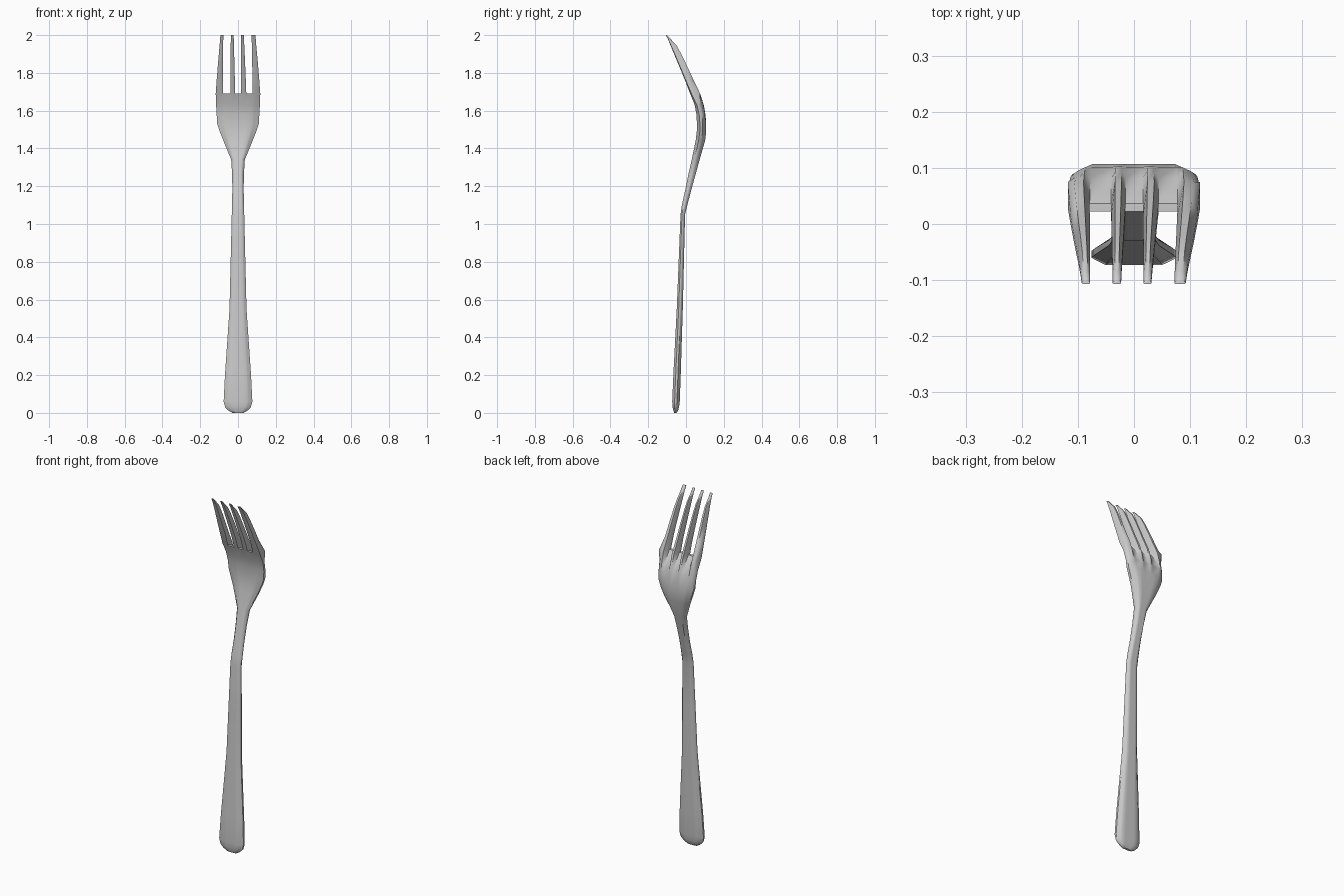
import bpy, bmesh

if "Cube" in bpy.data.objects:
    bpy.data.objects.remove(bpy.data.objects["Cube"])

# Tine edges (x) at the root and at the tip
ROOT = [(-.118, -.079), (-.041, -.015), (.016, .044), (.078, .118)]
TIP = [(-.093, -.078), (-.038, -.023), (.017, .031), (.072, .092)]


def columns(edges):
    return [a + (b - a) * f for a, b in edges for f in (0, .28, .72, 1)]


U = [x / .118 for x in columns(ROOT)]

# Body stations: z, half width, front y, back y, groove depth
BODY = [
    (0, .030, -.062, -.050, 0), (.012, .050, -.067, -.042, 0),
    (.03, .068, -.071, -.037, 0), (.06, .076, -.073, -.033, 0),
    (.2, .069, -.067, -.028, 0), (.55, .045, -.049, -.017, 0),
    (.8, .039, -.039, -.011, 0), (1.05, .033, -.029, -.005, 0),
    (1.10, .032, -.022, .007, 0), (1.18, .030, -.004, .028, 0),
    (1.26, .031, .012, .050, 0), (1.34, .036, .030, .072, 0),
    (1.44, .077, .051, .101, 0), (1.49, .097, .057, .107, 0),
    (1.53, .110, .058, .107, 0), (1.58, .113, .055, .103, .05),
    (1.63, .116, .046, .094, .35), (1.69, .118, .022, .075, 1)]

# Tine stations: z, blend from root to tip, front y, back y
TINES = [(1.76, .2, -.005, .041), (1.84, .45, -.038, .004),
         (1.90, .66, -.063, -.025), (1.945, .82, -.082, -.050),
         (1.98, .93, -.096, -.082), (2.0, 1, -.107, -.100)]

bm = bmesh.new()


def ring_pair(z, xs, fronts, backs):
    return ([bm.verts.new((x, y, z)) for x, y in zip(xs, fronts)],
            [bm.verts.new((x, y, z)) for x, y in zip(xs, backs)])


def skin(a, b):
    """Join two stations with front, back and side faces."""
    (af, ab), (bf, bb) = a, b
    for i in range(len(af) - 1):
        bm.faces.new((af[i], af[i + 1], bf[i + 1], bf[i]))
        bm.faces.new((ab[i + 1], ab[i], bb[i], bb[i + 1]))
    bm.faces.new((ab[0], af[0], bf[0], bb[0]))
    bm.faces.new((af[-1], ab[-1], bb[-1], bf[-1]))


def cap(st):
    f, b = st
    for i in range(len(f) - 1):
        bm.faces.new((f[i], f[i + 1], b[i + 1], b[i]))


# Handle and head: bevelled slab with grooves growing between the tines
last = None
for z, w, yf, yb, g in BODY:
    t = yb - yf
    fronts, backs = [], []
    for i, u in enumerate(U):
        p = max(0, (abs(u) - .67) / .33)
        fronts.append(yf + t * .32 * p * (1 - .6 * g))
        back = yb - t * (.38 + .2 * g) * p * (p if g else 1)
        if i % 4 in (0, 3) and 0 < i < 15:
            back = yb - t * .72 * g
        elif g == 1:
            back = yb
        backs.append(back)
    st = ring_pair(z, [u * w for u in U], fronts, backs)
    if last:
        skin(last, st)
    else:
        cap(st)
    last = st

# Tines continue from the head, with flat webs in the gaps
for k in range(4):
    s = slice(4 * k, 4 * k + 4)
    prev = (last[0][s], last[1][s])
    if k < 3:
        i = 4 * k + 3
        bm.faces.new((last[0][i], last[0][i + 1], last[1][i + 1], last[1][i]))
    for z, f, yf, yb in TINES:
        edges = [tuple(a + (b - a) * f for a, b in zip(ROOT[k], TIP[k]))]
        t = yb - yf
        edge_y = yf + t * .4
        st = ring_pair(z, columns(edges), [yf + t * .1, yf, yf, yf + t * .1],
                       [edge_y, yb, yb, edge_y])
        skin(prev, st)
        prev = st
    cap(prev)

bmesh.ops.recalc_face_normals(bm, faces=bm.faces)
mesh = bpy.data.meshes.new("fork")
bm.to_mesh(mesh)
bm.free()
fork = bpy.data.objects.new("fork", mesh)
bpy.context.collection.objects.link(fork)
bpy.context.view_layer.objects.active = fork
fork.select_set(True)
bpy.ops.object.shade_smooth_by_angle(angle=0.9)
